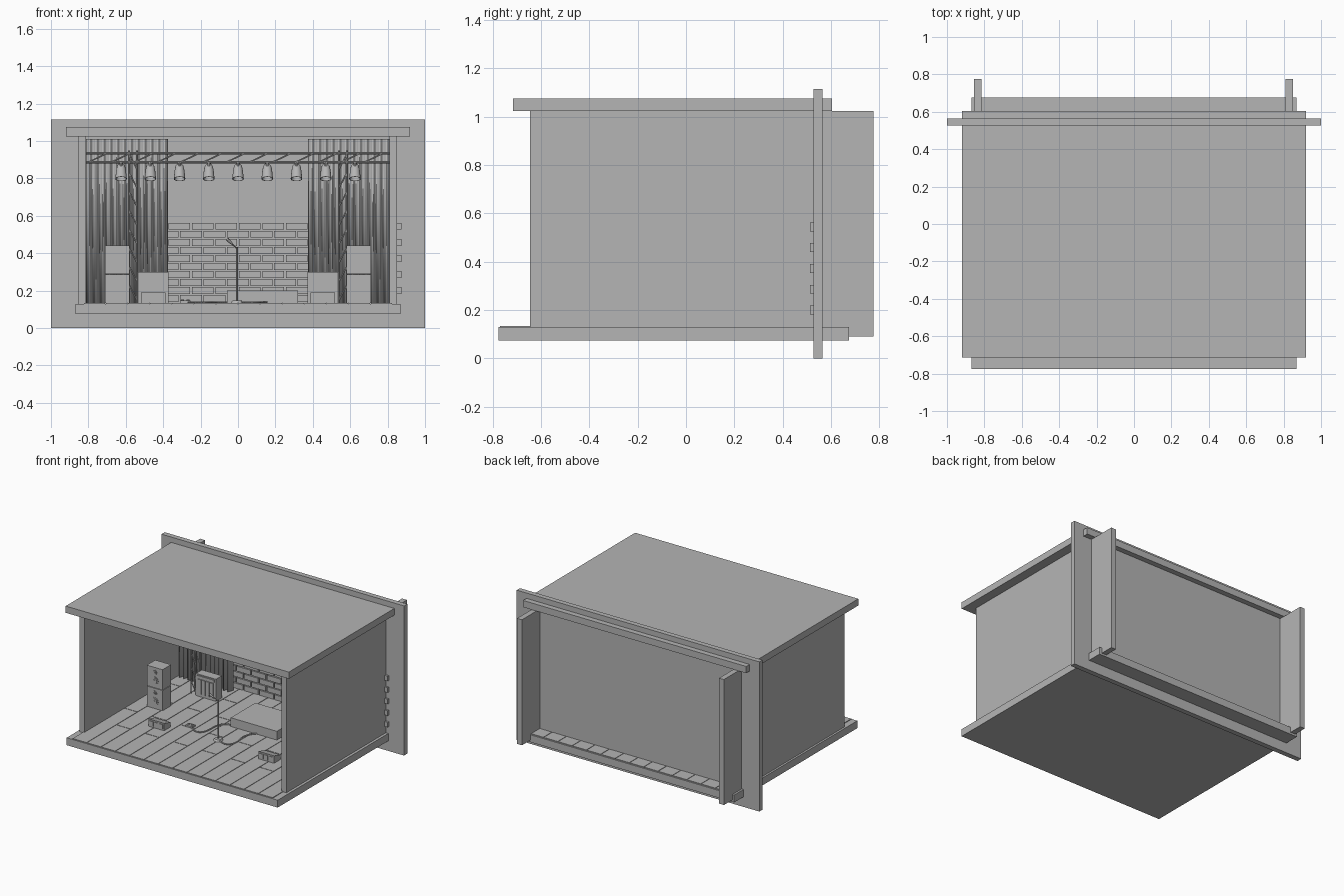
import bpy, bmesh, math
from mathutils import Vector, Matrix

old = bpy.data.objects.get("Cube")
if old:
    bpy.data.objects.remove(old)

grey = bpy.data.materials.new("plain grey")
grey.use_nodes = True
COLOUR = (0.46, 0.46, 0.46, 1)
grey.diffuse_color = COLOUR
grey.node_tree.nodes["Principled BSDF"].inputs["Base Color"].default_value = COLOUR


def finish(name, bm, smooth=False):
    bmesh.ops.recalc_face_normals(bm, faces=bm.faces)
    mesh = bpy.data.meshes.new(name)
    bm.to_mesh(mesh)
    bm.free()
    mesh.materials.append(grey)
    obj = bpy.data.objects.new(name, mesh)
    bpy.context.collection.objects.link(obj)
    if smooth:
        bpy.ops.object.select_all(action='DESELECT')
        obj.select_set(True)
        bpy.context.view_layer.objects.active = obj
        bpy.ops.object.shade_smooth_by_angle()
    return obj


def add_box(bm, x0, x1, y0, y1, z0, z1):
    mid = Vector((x0 + x1, y0 + y1, z0 + z1)) / 2
    size = Matrix.Diagonal((x1 - x0, y1 - y0, z1 - z0, 1))
    return bmesh.ops.create_cube(bm, size=1, matrix=Matrix.Translation(mid) @ size)["verts"]


def add_rod(bm, a, b, r, r2=None, sides=8):
    a, b = Vector(a), Vector(b)
    turn = (b - a).to_track_quat('Z', 'Y').to_matrix().to_4x4()
    bmesh.ops.create_cone(bm, cap_ends=True, segments=sides, radius1=r,
                          radius2=r if r2 is None else r2, depth=(b - a).length,
                          matrix=Matrix.Translation((a + b) / 2) @ turn)


def box(name, *dims):
    bm = bmesh.new()
    add_box(bm, *dims)
    return finish(name, bm)


FLOOR = 0.135

# Shell: slabs and walls run through the back wall
box("floor_slab", -0.87, 0.87, -0.775, 0.675, 0.075, 0.13)
box("roof", -0.92, 0.92, -0.715, 0.605, 1.025, 1.075)
box("back_wall", -1, 1, 0.527, 0.565, 0, 1.115)
for side, x in (("right", -0.835), ("left", 0.83)):
    box(side + "_wall", x - 0.02, x + 0.02, -0.645, 0.775, 0.09, 1.025)

# Floor planks with staggered joints
bm = bmesh.new()
width, gap = 0.118, 0.004
for i in range(14):
    x = (i - 7) * width
    ends = [-0.77, -0.42, 0.08, 0.67] if i % 2 else [-0.77, -0.17, 0.33, 0.67]
    for y0, y1 in zip(ends, ends[1:]):
        add_box(bm, x + gap / 2, x + width - gap / 2, y0, y1 - gap, 0.128, FLOOR)
finish("floor_planks", bm)

# Brickwork with alternate courses shifted by half a brick
bm = bmesh.new()
pitch, course = 0.1257, 0.043
for row in range(10):
    shift = pitch / 2 if row % 2 == 0 else 0
    for i in range(-6, 7):
        x = i * pitch - shift
        z = FLOOR + row * course
        add_box(bm, x + 0.005, x + pitch - 0.005, 0.513, 0.53, z + 0.004, z + course - 0.002)
finish("bricks", bm)

# Pleated curtains
for side, s in (("right", -1), ("left", 1)):
    bm = bmesh.new()
    steps = 100
    columns = []
    for i in range(steps + 1):
        x = s * (0.375 + 0.438 * i / steps)
        y = 0.46 + 0.02 * math.cos(i / steps * 12 * math.tau)
        columns.append([bm.verts.new((x, y, z)) for z in (FLOOR, 1.01)])
    for a, b in zip(columns, columns[1:]):
        bm.faces.new((a[0], b[0], b[1], a[1]))
    obj = finish(side + "_curtain", bm, True)
    obj.modifiers.new("cloth", 'SOLIDIFY').thickness = 0.006

# Lighting truss: chords and slanted braces
TY, LOW, HIGH = 0.3, 0.887, 0.935
bm = bmesh.new()
for y in (TY - 0.022, TY + 0.022):
    for z in (LOW, HIGH):
        add_rod(bm, (-0.813, y, z), (0.813, y, z), 0.006)
    for i in range(13):
        x = -0.8 + i * 0.123
        add_rod(bm, (x, y, LOW), (x + 0.1, y, HIGH), 0.004, sides=6)
for i in range(14):
    x = -0.8 + i * 0.123
    add_rod(bm, (x, TY - 0.022, HIGH), (x, TY + 0.022, HIGH), 0.004, sides=6)
finish("lighting_truss", bm, True)

# Upright truss towers
for side, s in (("right", -1), ("left", 1)):
    bm = bmesh.new()
    for y in (TY - 0.022, TY + 0.022):
        for x in (0.54, 0.582):
            add_rod(bm, (s * x, y, FLOOR), (s * x, y, 0.95), 0.005)
        for i in range(8):
            z = 0.15 + i * 0.1
            add_rod(bm, (s * 0.54, y, z), (s * 0.582, y, z + 0.08), 0.004, sides=6)
    finish(side + "_tower", bm, True)

# Stage lamps: hollow bells tilted towards the front
BELL = [(0, 0.058), (0.012, 0.056), (0.021, 0.045), (0.026, 0.02), (0.031, -0.03),
        (0.028, -0.03), (0.022, 0.015), (0, 0.03)]
for n in range(9):
    x = (n - 4) * 0.1563
    bm = bmesh.new()
    pts = [bm.verts.new((r, 0, z)) for r, z in BELL]
    edges = [bm.edges.new(pair) for pair in zip(pts, pts[1:])]
    bmesh.ops.spin(bm, geom=pts + edges, cent=(0, 0, 0), axis=(0, 0, 1),
                   angle=math.tau, steps=20)
    bmesh.ops.remove_doubles(bm, verts=bm.verts, dist=0.0001)
    place = Matrix.Translation((x, TY - 0.022, 0.825)) @ Matrix.Rotation(-0.4, 4, 'X')
    bmesh.ops.transform(bm, matrix=place, verts=bm.verts)
    add_rod(bm, (x, TY - 0.022, 0.86), (x, TY - 0.022, LOW), 0.008)
    finish("stage_lamp_%d" % (n + 1), bm, True)

for side, s in (("right", -1), ("left", 1)):
    # Stacked loudspeakers with ringed cones
    cx, front = s * 0.645, -0.06
    bm = bmesh.new()
    for z in (FLOOR, 0.29):
        add_box(bm, cx - 0.065, cx + 0.065, front, front + 0.1, z, z + 0.151)
        for up, r in ((0.053, 0.03), (0.115, 0.018)):
            for scale, out in ((1, 0.003), (0.72, 0.006), (0.3, 0.009)):
                add_rod(bm, (cx, front + 0.005, z + up), (cx, front - out, z + up),
                        r * scale, sides=20)
    finish(side + "_speakers", bm)

    # Amplifier with a slatted front, leaning slightly back
    cx = s * 0.453
    bm = bmesh.new()
    add_box(bm, cx - 0.082, cx + 0.082, 0.27, 0.34, FLOOR, 0.3)
    for i in range(4):
        x = cx - 0.066 + i * 0.034
        add_box(bm, x, x + 0.028, 0.263, 0.275, FLOOR + 0.02, 0.265)
    add_box(bm, cx - 0.07, cx + 0.07, 0.263, 0.275, 0.275, 0.292)
    finish(side + "_amplifier", bm)

    # Floor monitor wedge
    bm = bmesh.new()
    verts = add_box(bm, cx - 0.065, cx + 0.065, -0.315, -0.24, FLOOR, 0.19)
    for v in verts:
        if v.co.z > 0.18 and v.co.y > -0.28:
            v.co.z -= 0.02
    for i in range(3):
        x = cx - 0.054 + i * 0.038
        add_box(bm, x, x + 0.032, -0.32, -0.31, FLOOR + 0.01, 0.18)
    finish(side + "_monitor", bm)

# Drum riser
box("riser", -0.06, 0.32, 0, 0.29, FLOOR, 0.2)

# Microphone on its stand
bm = bmesh.new()
mx, my = -0.005, -0.225
add_rod(bm, (mx, my, FLOOR), (mx, my, 0.147), 0.033, 0.025, 20)
add_rod(bm, (mx, my, 0.14), (mx, my, 0.43), 0.005)
add_rod(bm, (mx, my, 0.425), (mx - 0.035, my - 0.02, 0.46), 0.004)
add_rod(bm, (mx - 0.028, my - 0.016, 0.452), (mx - 0.052, my - 0.03, 0.474), 0.006, 0.01, 12)
finish("microphone_stand", bm, True)

# Foot pedal
bm = bmesh.new()
add_box(bm, -0.31, -0.255, -0.175, -0.135, FLOOR, 0.147)
for x in (-0.297, -0.268):
    add_rod(bm, (x, -0.155, 0.145), (x, -0.155, 0.154), 0.008, sides=10)
finish("pedal", bm)


# Cables snaking over the floor
def cable(name, points):
    curve = bpy.data.curves.new(name, 'CURVE')
    curve.dimensions = '3D'
    curve.bevel_depth = 0.005
    curve.bevel_resolution = 1
    spline = curve.splines.new('NURBS')
    spline.points.add(len(points) - 1)
    for p, (x, y) in zip(spline.points, points):
        p.co = (x, y, FLOOR + 0.004, 1)
    spline.use_endpoint_u = True
    spline.order_u = 4
    curve.materials.append(grey)
    bpy.context.collection.objects.link(bpy.data.objects.new(name, curve))


cable("pedal_cable", [(-0.28, -0.16), (-0.18, -0.25), (-0.12, -0.14), (-0.16, 0.0), (-0.05, 0.02)])
cable("microphone_cable", [(0, -0.225), (0.1, -0.3), (0.15, -0.15), (0.08, -0.08), (0.16, 0.01)])
